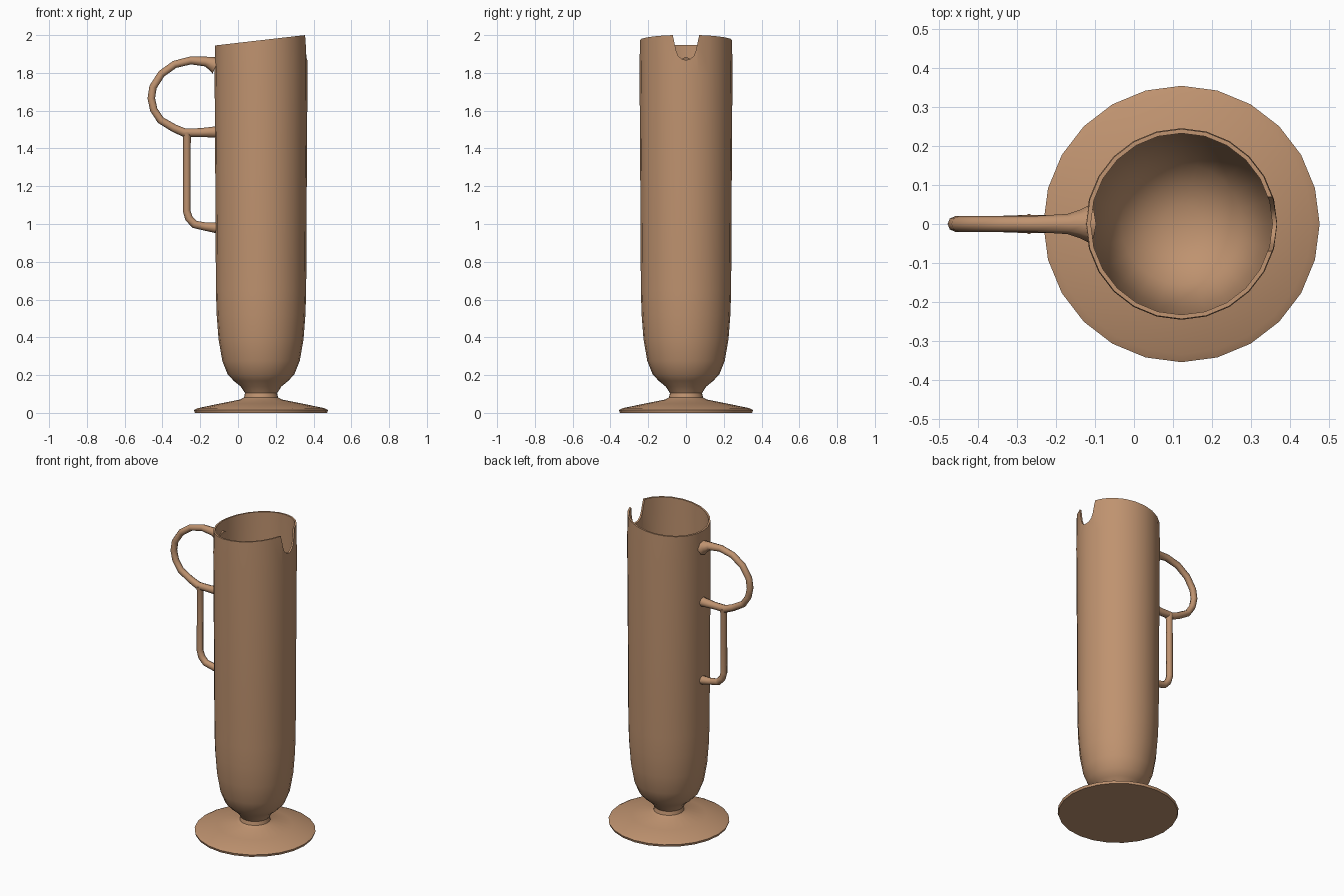
import bpy, bmesh, math

if "Cube" in bpy.data.objects:
    bpy.data.objects.remove(bpy.data.objects["Cube"])

CX, SEG = 0.122, 24           # vessel axis and number of sides

clay = bpy.data.materials.new("tan_clay")
clay.diffuse_color = (0.52, 0.29, 0.16, 1)
clay.use_nodes = True
clay.node_tree.nodes["Principled BSDF"].inputs["Base Color"].default_value = clay.diffuse_color


def add_object(name, data):
    ob = bpy.data.objects.new(name, data)
    bpy.context.collection.objects.link(ob)
    data.materials.append(clay)
    return ob


def activate(ob):
    bpy.ops.object.select_all(action='DESELECT')
    ob.select_set(True)
    bpy.context.view_layer.objects.active = ob


def smooth(ob, angle):
    activate(ob)
    bpy.ops.object.shade_smooth_by_angle(angle=math.radians(angle))


def lathe(name, profile):
    """Closed surface of revolution from (radius, z) pairs, both ends on the axis."""
    bm = bmesh.new()
    rings = []
    for r, z in profile:
        if r == 0:
            rings.append([bm.verts.new((CX, 0, z))] * SEG)
        else:
            rings.append([bm.verts.new((CX + r * math.cos(a), r * math.sin(a), z))
                          for a in (2 * math.pi * i / SEG for i in range(SEG))])
    for lo, hi in zip(rings, rings[1:]):
        for i in range(SEG):
            j = (i + 1) % SEG
            quad = list(dict.fromkeys((lo[i], lo[j], hi[j], hi[i])))
            bm.faces.new(quad)
    # slanted rim
    for v in bm.verts:
        if v.co.z > 1.9:
            v.co.z = 1.945 + (v.co.x - (CX - 0.245)) * 0.115
    bmesh.ops.recalc_face_normals(bm, faces=bm.faces)
    me = bpy.data.meshes.new(name)
    bm.to_mesh(me)
    bm.free()
    return add_object(name, me)


def tube(name, points):
    """Round bar along (x, z, radius) points."""
    cu = bpy.data.curves.new(name, 'CURVE')
    cu.dimensions = '3D'
    cu.bevel_depth = 1.0
    cu.bevel_resolution = 2
    cu.use_fill_caps = True
    sp = cu.splines.new('POLY')
    sp.points.add(len(points) - 1)
    for p, (x, z, r) in zip(sp.points, points):
        p.co = (x, 0, z, 1)
        p.radius = r
    ob = add_object(name, cu)
    activate(ob)
    bpy.ops.object.convert(target='MESH')
    smooth(bpy.context.object, 50)


# Footed hollow vessel: foot, stem, outer wall, rim, inner wall
vessel = lathe("vessel", [
    (0, 0), (0.35, 0), (0.355, 0.015), (0.335, 0.025), (0.22, 0.049),
    (0.11, 0.071), (0.09, 0.082), (0.085, 0.105), (0.108, 0.14),
    (0.145, 0.17), (0.177, 0.205), (0.205, 0.275), (0.225, 0.39),
    (0.235, 0.52), (0.239, 0.65), (0.242, 1.2), (0.246, 1.8),
    (0.244, 1.95), (0.233, 1.95), (0.234, 1.8), (0.230, 1.2),
    (0.226, 0.6), (0.213, 0.4), (0.19, 0.28), (0.155, 0.215),
    (0.1, 0.17), (0.05, 0.152), (0, 0.147)])

# Pouring notch cut through the +x side of the rim
half = [(0.085, 2.06), (0.07, 2.0), (0.053, 1.92), (0.041, 1.89), (0.022, 1.873)]
outline = half + [(0, 1.868)] + [(-y, z) for y, z in reversed(half)]
bm = bmesh.new()
face = bm.faces.new([bm.verts.new((0.25, y, z)) for y, z in outline])
ext = bmesh.ops.extrude_face_region(bm, geom=[face])
for v in ext["geom"]:
    if isinstance(v, bmesh.types.BMVert):
        v.co.x = 0.5
bmesh.ops.recalc_face_normals(bm, faces=bm.faces)
me = bpy.data.meshes.new("notch_cutter")
bm.to_mesh(me)
bm.free()
cutter = add_object("notch_cutter", me)
mod = vessel.modifiers.new("notch", 'BOOLEAN')
mod.operation = 'DIFFERENCE'
mod.solver = 'EXACT'
mod.object = cutter
activate(vessel)
bpy.ops.object.modifier_apply(modifier="notch")
bpy.data.objects.remove(cutter)
smooth(vessel, 40)

# Upper looped handle, flared where it meets the wall
tube("loop_handle", [
    (-0.116, 1.84, 0.048), (-0.14, 1.85, 0.036), (-0.17, 1.86, 0.026),
    (-0.25, 1.866, 0.021), (-0.335, 1.845, 0.02), (-0.405, 1.795, 0.02),
    (-0.45, 1.725, 0.02), (-0.459, 1.665, 0.02), (-0.446, 1.605, 0.02),
    (-0.41, 1.55, 0.02), (-0.34, 1.508, 0.021), (-0.285, 1.484, 0.023),
    (-0.2, 1.484, 0.023), (-0.116, 1.487, 0.03)])

# Lower bracket hanging from the loop
tube("lower_handle", [
    (-0.27, 1.485, 0.026), (-0.27, 1.455, 0.02), (-0.272, 1.07, 0.02),
    (-0.26, 1.03, 0.021), (-0.23, 0.998, 0.021), (-0.17, 0.986, 0.022),
    (-0.116, 0.98, 0.028)])
